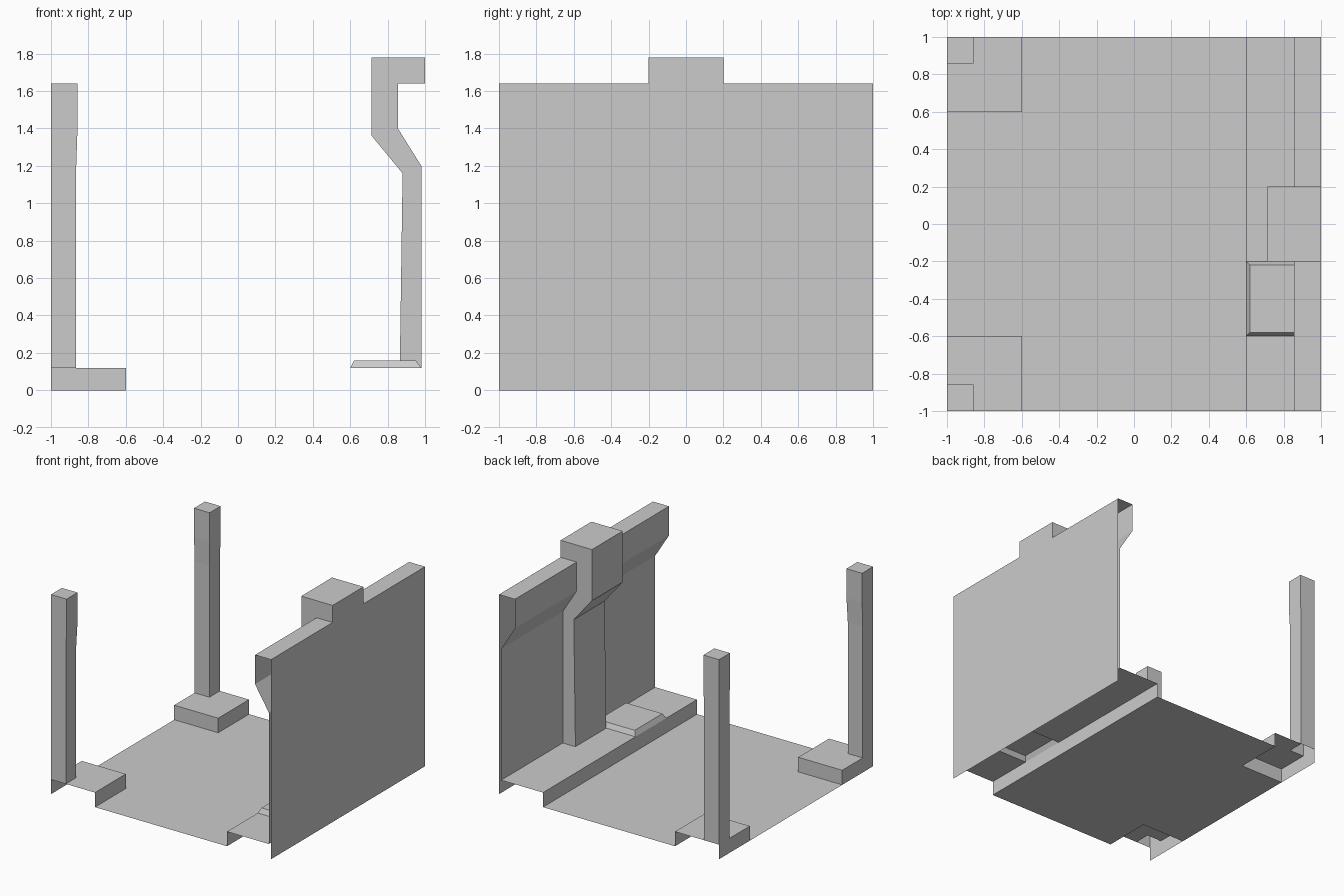
import bpy

if "Cube" in bpy.data.objects:
    bpy.data.objects.remove(bpy.data.objects["Cube"])


def build(name, polys, mirror=False):
    """Object from a list of polygons; optionally mirrored front to back."""
    verts, faces, index = [], [], {}
    for poly in polys:
        face = []
        for p in poly:
            if p not in index:
                index[p] = len(verts)
                verts.append(p)
            face.append(index[p])
        faces.append(face)
    me = bpy.data.meshes.new(name)
    me.from_pydata(verts, [], faces)
    me.update()
    ob = bpy.data.objects.new(name, me)
    bpy.context.collection.objects.link(ob)
    if mirror:
        m = ob.modifiers.new("Mirror", 'MIRROR')
        m.use_axis = (False, True, False)
        m.use_mirror_merge = False
    return ob


def sheet(profile, y0, y1):
    """Open strip: an x-z profile swept along y."""
    return [((a[0], y0, a[1]), (b[0], y0, b[1]), (b[0], y1, b[1]), (a[0], y1, a[1]))
            for a, b in zip(profile, profile[1:])]


def loft(rings):
    """Box tower through (x0, x1, y0, y1, z) rings, capped on top, open below."""
    loops = [[(x0, y0, z), (x1, y0, z), (x1, y1, z), (x0, y1, z)] for x0, x1, y0, y1, z in rings]
    polys = []
    for lo, hi in zip(loops, loops[1:]):
        for i in range(4):
            j = (i + 1) % 4
            polys.append((lo[i], lo[j], hi[j], hi[i]))
    return polys + [loops[-1]]


STEP, TOP = 0.12, 1.64

# Floor, notched around the two left corner blocks
outline = [(-0.6, -1), (0.6, -1), (0.6, 1), (-0.6, 1), (-0.6, 0.6), (-1, 0.6), (-1, -0.6), (-0.6, -0.6)]
build("floor", [[(x, y, 0) for x, y in outline]])

# Raised ledge along the right wall, open under the plate and pillar
ledge = sheet([(0.6, 0), (0.6, STEP)], -1, 1)
for y0, y1, x1 in [(-1, -0.6, 0.98), (-0.2, 0.2, 0.87), (0.2, 1, 0.98)]:
    ledge += sheet([(0.6, STEP), (x1, STEP)], y0, y1)
build("ledge", ledge)

# Inner wall with overhanging cornice, on both sides of the pillar
wall = [(0.98, STEP), (0.98, 1.2), (0.855, 1.4), (0.855, TOP), (1, TOP)]
build("inner_wall", sheet(wall, -1, -0.2) + sheet(wall, 0.2, 1))
build("outer_wall", sheet([(1, TOP), (1, 0)], -1, 1))

# Pillar that follows the wall profile and rises above it
pillar = [(0.865, STEP), (0.88, 1.16), (0.715, 1.36), (0.715, 1.78), (1, 1.78)] + wall[::-1]
caps = [[(x, -0.2, z) for x, z in reversed(pillar)], [(x, 0.2, z) for x, z in pillar]]
build("pillar", sheet(pillar, -0.2, 0.2) + caps)

# Bevelled plate on the ledge
build("ledge_plate", loft([(0.6, 0.98, -0.6, -0.2, STEP), (0.62, 0.95, -0.58, -0.22, 0.16)]))

# Left corner blocks: open on the outer end and beneath the post
build("corner_block", [
    [(x, y, STEP) for x, y in [(-0.865, -1), (-0.6, -1), (-0.6, -0.6), (-1, -0.6), (-1, -0.865), (-0.865, -0.865)]],
    [(-0.6, -1, 0), (-0.6, -0.6, 0), (-0.6, -0.6, STEP), (-0.6, -1, STEP)],
    [(-0.6, -0.6, 0), (-1, -0.6, 0), (-1, -0.6, STEP), (-0.6, -0.6, STEP)],
    [(-1, -0.6, 0), (-1, -1, 0), (-1, -1, STEP), (-1, -0.6, STEP)],
], mirror=True)

# Left corner posts, slightly wider at the top
build("corner_post", loft([(-1, -w, -1, -w, z) for w, z in
                           [(0.865, STEP), (0.865, 1.2), (0.858, 1.4), (0.858, TOP)]]), mirror=True)
